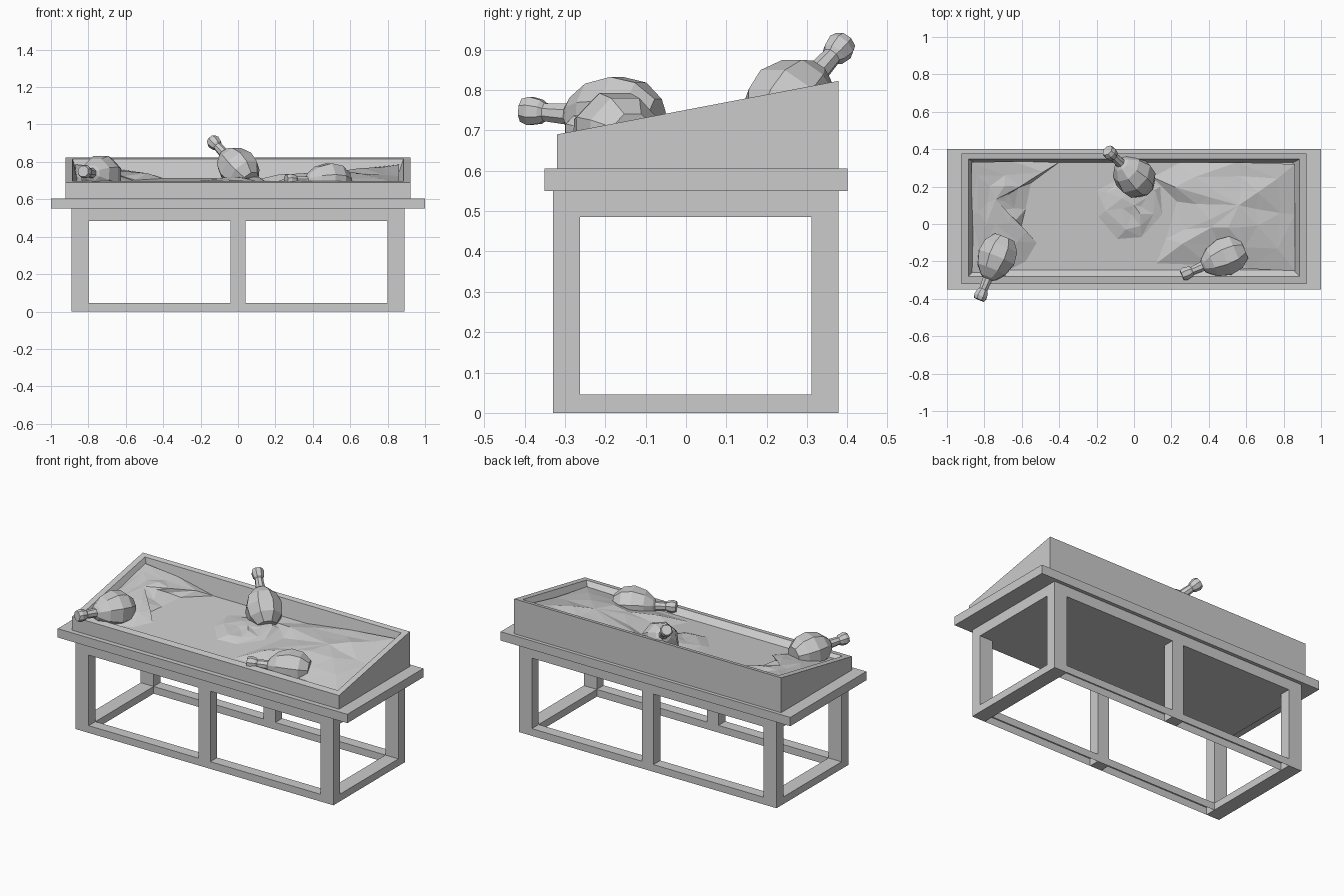
import bpy, bmesh, math, random
from mathutils import Vector

if "Cube" in bpy.data.objects:
    bpy.data.objects.remove(bpy.data.objects["Cube"])

random.seed(4)


def make_object(name, bm):
    bmesh.ops.recalc_face_normals(bm, faces=bm.faces)
    mesh = bpy.data.meshes.new(name)
    bm.to_mesh(mesh)
    bm.free()
    obj = bpy.data.objects.new(name, mesh)
    bpy.context.collection.objects.link(obj)
    return obj


def box(name, x0, x1, y0, y1, z0, z1, open_bottom=False):
    bm = bmesh.new()
    bmesh.ops.create_cube(bm, size=1)
    if open_bottom:
        bottom = [f for f in bm.faces if f.calc_center_median().z < -0.4]
        bmesh.ops.delete(bm, geom=bottom, context='FACES_ONLY')
    for v in bm.verts:
        v.co = ((x0 + x1) / 2 + v.co.x * (x1 - x0),
                (y0 + y1) / 2 + v.co.y * (y1 - y0),
                (z0 + z1) / 2 + v.co.z * (z1 - z0))
    return make_object(name, bm)


def skin(bm, rings, cap_start=True, cap_end=True):
    """Join closed rings of points with quads."""
    loops = [[bm.verts.new(p) for p in ring] for ring in rings]
    n = len(loops[0])
    for a, b in zip(loops, loops[1:]):
        for i in range(n):
            j = (i + 1) % n
            bm.faces.new((a[i], a[j], b[j], b[i]))
    if cap_start:
        bm.faces.new(loops[0][::-1])
    if cap_end:
        bm.faces.new(loops[-1])
    return loops


def rim_z(y):
    return 0.69 + 0.19 * (y + 0.32)


def floor_z(y):
    return 0.665 + 0.08 * (y + 0.25)


def rect(x, y0, y1, z):
    return [(px, py, z(py)) for px, py in ((-x, y0), (x, y0), (x, y1), (-x, y1))]


# Table top and the solid apron below it
box("table_top", -1, 1, -0.35, 0.40, 0.55, 0.605)
box("apron", -0.89, 0.89, -0.33, 0.378, 0.485, 0.55)

# Legs and bottom rails, front and back
for side, y0, y1 in (("front", -0.33, -0.263), ("back", 0.311, 0.378)):
    for name, x0, x1 in (("left", -0.89, -0.80), ("middle", -0.04, 0.04), ("right", 0.80, 0.89)):
        box(f"{side}_{name}_leg", x0, x1, y0, y1, 0, 0.485)
    # long rails are hollow underneath
    box(f"{side}_rail", -0.80, 0.80, y0, y1, 0, 0.045, open_bottom=True)
for name, x0, x1 in (("left", -0.89, -0.80), ("right", 0.80, 0.89)):
    box(f"{name}_end_rail", x0, x1, -0.263, 0.311, 0, 0.045)

# Sloping display tray with tapered inner walls
bm = bmesh.new()
skin(bm, [rect(0.922, -0.32, 0.378, lambda y: 0.605),
          rect(0.922, -0.32, 0.378, rim_z),
          rect(0.885, -0.28, 0.347, rim_z),
          rect(0.85, -0.245, 0.328, floor_z)])
make_object("tray", bm)


def mound(name, outline, peak):
    """Faceted heap: outline and peak points are (x, y, height above the tray floor)."""
    bm = bmesh.new()
    peak = Vector(peak)
    rings = []
    for k, f in enumerate((0, 0.3, 0.65)):
        ring = []
        for p in outline:
            q = Vector(p).lerp(peak, f)
            # edges rise quickly, then level off
            q.z = p[2] + (peak.z - p[2]) * math.sin(f * math.pi / 2)
            if k:
                q += Vector([random.uniform(-s, s) for s in (0.02, 0.015, 0.009)])
            ring.append((q.x, q.y, floor_z(q.y) + q.z))
        rings.append(ring)
    loops = skin(bm, rings, False, False)
    top = bm.verts.new((peak.x, peak.y, floor_z(peak.y) + peak.z))
    last = loops[-1]
    for i in range(len(last)):
        bm.faces.new((last[i], last[(i + 1) % len(last)], top))
    bmesh.ops.triangulate(bm, faces=bm.faces)
    return make_object(name, bm)


# Heaps of loose filling in the tray
mound("left_heap", [(-0.87, 0.33, 0.075), (-0.65, 0.335, 0.05), (-0.40, 0.33, 0), (-0.55, 0.22, 0),
                    (-0.58, 0.08, 0), (-0.61, -0.04, 0), (-0.52, -0.10, 0), (-0.58, -0.2, 0),
                    (-0.70, -0.26, 0.01), (-0.87, -0.26, 0.015), (-0.87, 0.05, 0.04)],
      (-0.74, 0.13, 0.06))
mound("right_heap", [(0.10, 0.25, 0), (0.23, 0.12, 0), (0.17, -0.08, 0), (0.12, -0.21, 0),
                     (0.40, -0.22, 0), (0.62, -0.24, 0.01), (0.86, -0.25, 0.01),
                     (0.86, 0.05, 0.035), (0.86, 0.32, 0.075), (0.55, 0.33, 0.04), (0.25, 0.33, 0)],
      (0.56, 0.1, 0.06))
mound("middle_heap", [(-0.20, 0.18, 0), (-0.19, 0.04, 0), (-0.09, -0.08, 0), (0.04, -0.07, 0),
                      (0.15, 0.05, 0), (0.14, 0.2, 0), (0.0, 0.28, 0)],
      (0.0, 0.10, 0.025))

# Rounded flasks: (radius, distance along axis from the widest part)
FLASK = [(0.06, -0.10), (0.10, -0.05), (0.11, 0.015), (0.086, 0.085), (0.045, 0.13),
         (0.028, 0.14), (0.024, 0.20), (0.032, 0.21), (0.038, 0.24), (0.031, 0.26)]


def flask(name, centre, cap):
    centre = Vector(centre)
    turn = (Vector(cap) - centre).to_track_quat('Z', 'Y')
    angles = [math.tau * (i + 0.5) / 8 for i in range(8)]
    bm = bmesh.new()
    skin(bm, [[centre + turn @ Vector((r * math.cos(a), r * math.sin(a), t)) for a in angles]
              for r, t in FLASK])
    return make_object(name, bm)


flask("left_flask", (-0.73, -0.165, 0.73), (-0.82, -0.385, 0.748))
flask("middle_flask", (0.005, 0.25, 0.76), (-0.12, 0.372, 0.895))
flask("right_flask", (0.495, -0.172, 0.69), (0.30, -0.255, 0.70))
